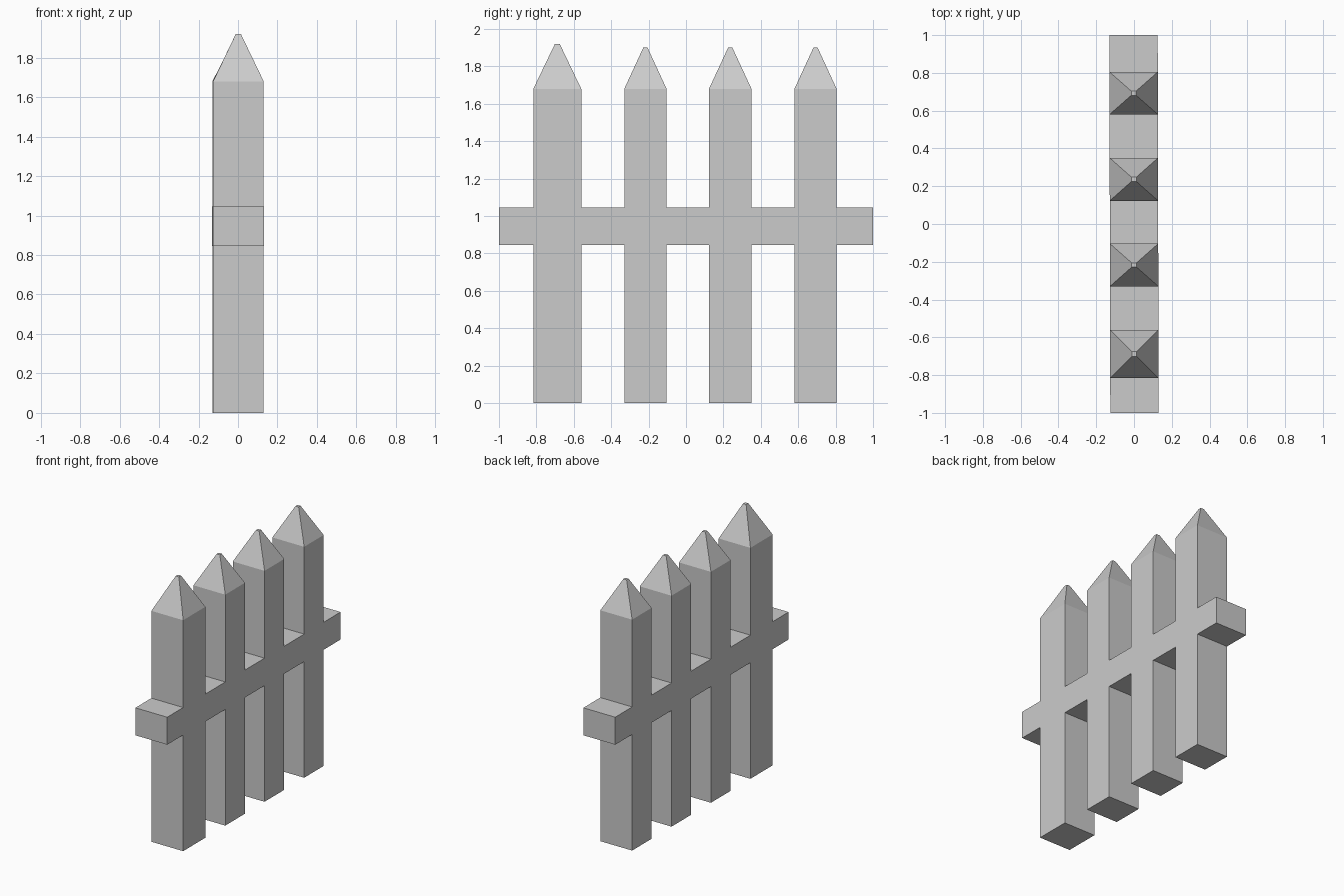
import bpy, bmesh
from mathutils import Vector

if "Cube" in bpy.data.objects:
    bpy.data.objects.remove(bpy.data.objects["Cube"])

HALF = 0.128                      # half thickness along x
RAIL_LOW, RAIL_HIGH = 0.845, 1.045
SHOULDER = 1.68
# each picket: y start, y end, tip height
PICKETS = [(-0.816, -0.56, 1.92), (-0.33, -0.104, 1.90),
           (0.123, 0.35, 1.90), (0.58, 0.805, 1.90)]

# side outline: rail and pickets are flush, so they form one solid
upper, lower = [(-1, RAIL_HIGH)], [(-1, RAIL_LOW)]
for a, b, _ in PICKETS:
    upper += [(a, RAIL_HIGH), (a, SHOULDER), (b, SHOULDER), (b, RAIL_HIGH)]
    lower += [(a, RAIL_LOW), (a, 0), (b, 0), (b, RAIL_LOW)]
upper.append((1, RAIL_HIGH))
lower.append((1, RAIL_LOW))
outline = lower + upper[::-1]

bm = bmesh.new()
side = bm.faces.new([bm.verts.new((-HALF, y, z)) for y, z in outline])
ext = bmesh.ops.extrude_face_region(bm, geom=[side])
bmesh.ops.translate(bm, vec=(2 * HALF, 0, 0),
                    verts=[g for g in ext["geom"] if isinstance(g, bmesh.types.BMVert)])

# pointed caps: pull each picket top up into a small blunt tip
tops = [f for f in bm.faces if all(abs(v.co.z - SHOULDER) < 1e-4 for v in f.verts)]
for f in tops:
    c = f.calc_center_median()
    height = min(PICKETS, key=lambda p: abs((p[0] + p[1]) / 2 - c.y))[2]
    cap = bmesh.ops.extrude_discrete_faces(bm, faces=[f])["faces"][0]
    for v in cap.verts:
        v.co = Vector((v.co.x * 0.1, c.y + (v.co.y - c.y) * 0.1, height))

# the fence runs very slightly off the y axis
for v in bm.verts:
    v.co.x -= 0.0025 * v.co.y

bmesh.ops.recalc_face_normals(bm, faces=bm.faces)
mesh = bpy.data.meshes.new("picket_fence")
bm.to_mesh(mesh)
bm.free()
bpy.context.collection.objects.link(bpy.data.objects.new("picket_fence", mesh))
